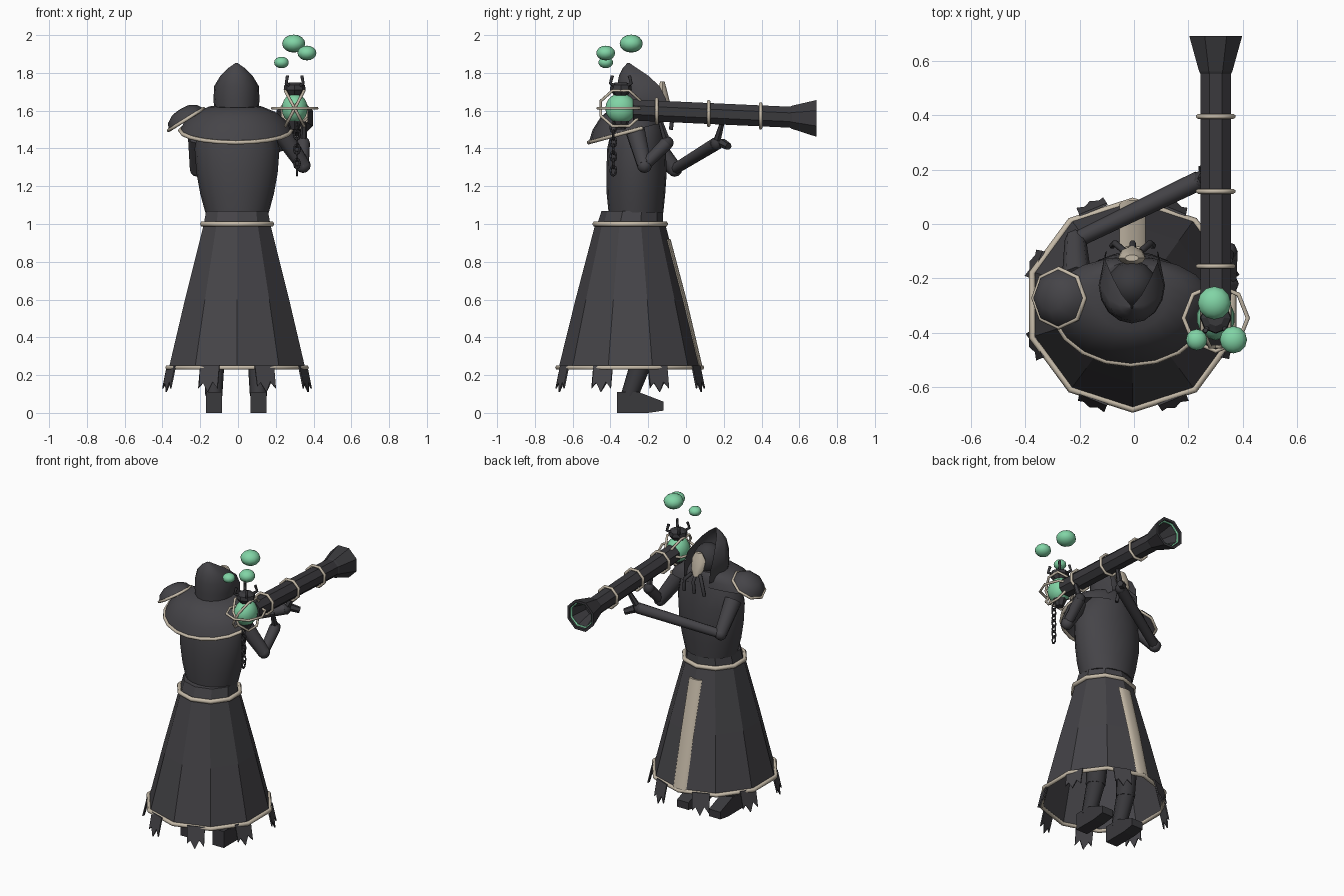
import bpy, bmesh, math
from mathutils import Vector, Matrix

if "Cube" in bpy.data.objects:
    bpy.data.objects.remove(bpy.data.objects["Cube"])

def material(name, rgb):
    m = bpy.data.materials.new(name)
    m.diffuse_color = (*rgb, 1)
    m.use_nodes = True
    m.node_tree.nodes["Principled BSDF"].inputs["Base Color"].default_value = m.diffuse_color
    return m

CLOTH = material("charcoal cloth", (0.060, 0.058, 0.065))
METAL = material("dark iron", (0.042, 0.041, 0.046))
BONE = material("bone trim", (0.56, 0.49, 0.39))
GREEN = material("pale green glow", (0.22, 0.66, 0.38))
TAU = 2 * math.pi

def finish(ob, mat, smooth=None):
    ob.data.materials.clear()
    ob.data.materials.append(mat)
    if smooth:
        bpy.ops.object.select_all(action='DESELECT')
        ob.select_set(True)
        bpy.context.view_layer.objects.active = ob
        bpy.ops.object.shade_smooth_by_angle(angle=math.radians(smooth))
    return ob

def mesh(name, verts, faces, mat, smooth=None, outward=True):
    me = bpy.data.meshes.new(name)
    me.from_pydata([tuple(v) for v in verts], [], faces)
    bm = bmesh.new()
    bm.from_mesh(me)
    if outward:
        bmesh.ops.recalc_face_normals(bm, faces=bm.faces)
    bm.to_mesh(me)
    bm.free()
    ob = bpy.data.objects.new(name, me)
    bpy.context.collection.objects.link(ob)
    return finish(ob, mat, smooth)

def loft(name, rings, mat, smooth=None, closed=True, caps=(True, True)):
    n = len(rings[0])
    verts = [v for r in rings for v in r]
    faces = [(i*n+j, i*n+(j+1) % n, (i+1)*n+(j+1) % n, (i+1)*n+j)
             for i in range(len(rings)-1) for j in range(n if closed else n-1)]
    if caps[0]:
        faces.append(tuple(range(n)))
    if caps[1]:
        faces.append(tuple(range(len(verts)-n, len(verts))))
    return mesh(name, verts, faces, mat, smooth)

def ellipse(x, y, z, rx, ry, n, ryf=None, slope=0):
    """Level ring, first point at the -y side; ryf is the radius on the +y side."""
    pts = []
    for i in range(n):
        a = TAU*i/n
        dy = -math.cos(a)
        dy *= (ryf or ry) if dy > 0 else ry
        pts.append(Vector((x+rx*math.sin(a), y+dy, z+slope*dy)))
    return pts

def tube(name, pts, r, mat, cyclic=True, res=1):
    cu = bpy.data.curves.new(name, 'CURVE')
    cu.dimensions = '3D'
    cu.bevel_depth, cu.bevel_resolution, cu.use_fill_caps = r, res, True
    sp = cu.splines.new('POLY')
    sp.points.add(len(pts)-1)
    for p, q in zip(sp.points, pts):
        p.co = (*q, 1)
    sp.use_cyclic_u = cyclic
    ob = bpy.data.objects.new(name, cu)
    bpy.context.collection.objects.link(ob)
    bpy.ops.object.select_all(action='DESELECT')
    ob.select_set(True)
    bpy.context.view_layer.objects.active = ob
    bpy.ops.object.convert(target='MESH')
    return finish(bpy.context.view_layer.objects.active, mat)

def rod(name, p, q, r1, r2, mat, n=8):
    p, q = Vector(p), Vector(q)
    rot = (q-p).to_track_quat('Z', 'Y')
    rings = [[c + rot @ Vector((r*math.cos(TAU*i/n), r*math.sin(TAU*i/n), 0)) for i in range(n)]
             for c, r in ((p, r1), (q, r2))]
    return loft(name, rings, mat, 50)

def ball(name, c, r, mat, seg=12, rings=8):
    bpy.ops.mesh.primitive_uv_sphere_add(segments=seg, ring_count=rings, radius=1, location=c)
    ob = bpy.context.object
    ob.name, ob.scale = name, r
    return finish(ob, mat, 60)

# Skirt, belt and their trims (ten-sided)
CY = -0.295
loft("skirt", [ellipse(-.005, CY, z, r, r, 10) for z, r in ((.235, .38), (.6, .29), (1.0, .185))],
     CLOTH, caps=(False, False))
tube("hem_trim", ellipse(-.005, CY-.003, .24, .387, .382, 10), .013, BONE)
tube("waist_trim", ellipse(-.005, CY, 1.0, .193, .187, 10), .014, BONE)
loft("belt", [ellipse(-.005, CY+.01*k, 1+.07*k, r, r-.01, 10) for k, r in ((0, .185), (1, .172))], CLOTH)

# Ragged tabs hanging under the hem
for k in range(8):
    a = TAU*(k+.5)/8
    out, side = Vector((math.sin(a), -math.cos(a), 0)), Vector((math.cos(a), math.sin(a), 0))
    prof = [(-.055, .25), (.055, .25), (.055, .13), (.025, .165), (0, .11), (-.03, .16), (-.05, .14)]
    verts = [Vector((-.005, CY, 0)) + out*(.372+d+(.25-z)*.22) + side*s + Vector((0, 0, z))
             for d in (0, .008) for s, z in prof]
    n = len(prof)
    mesh("hem_tab", verts, [tuple(range(n)), tuple(range(n, 2*n))] +
         [(i, (i+1) % n, n+(i+1) % n, n+i) for i in range(n)], CLOTH)

# Long rounded stole down the skirt
loft("stole", [[Vector((-.005+.048*math.cos(TAU*i/10), y+.014*math.sin(TAU*i/10), z)) for i in range(10)]
               for y, z in ((-.095, .92), (-.005, .58), (.075, .24))], BONE, 60)

# Torso and shoulder mantle
loft("torso", [ellipse(-.005, y, z, rx, ry, 20) for z, rx, ry, y in (
    (1.06, .168, .145, -.265), (1.16, .195, .155, -.265), (1.27, .215, .16, -.262),
    (1.4, .225, .155, -.262), (1.5, .205, .14, -.255), (1.6, .12, .11, -.24))], CLOTH, 50)
mantle = [ellipse(-.012, y, z, rx, ry, 20, rf, s) for y, z, rx, ry, rf, s in (
    (-.28, 1.495, .295, .235, .16, .27), (-.28, 1.545, .27, .215, .155, .22),
    (-.275, 1.59, .215, .175, .145, .12), (-.26, 1.622, .14, .13, .12, .05))]
loft("mantle", mantle, CLOTH, 50, caps=(False, True))
tube("mantle_trim", [mantle[0][i % 20] for i in range(-6, 7)], .011, BONE, cyclic=False)

# Hood with an open face, head and mask
hood = []
for z, rx, back, front in ((1.58, .115, -.36, -.10), (1.66, .122, -.365, -.105), (1.73, .118, -.365, -.14),
                           (1.785, .085, -.355, -.20), (1.825, .045, -.335, -.26), (1.853, .004, -.31, -.30)):
    mid = back + .14 if front-back > .16 else (front+back)/2
    arc = [Vector((-.008-rx*math.cos(math.pi*i/8), mid-(mid-back)*math.sin(math.pi*i/8), z)) for i in range(9)]
    hood.append([Vector((-.008-rx*.8, front, z))] + arc + [Vector((-.008+rx*.8, front, z))])
loft("hood", hood, CLOTH, 35, closed=False, caps=(False, False))
ball("head", (-.008, -.225, 1.68), (.092, .09, .1), METAL)
loft("mask", [[Vector((-.008+rx*math.cos(TAU*i/10), y+ry*math.sin(TAU*i/10), z)) for i in range(10)]
              for z, rx, ry, y in ((1.61, .02, .015, -.095), (1.65, .045, .025, -.11),
                                   (1.71, .05, .025, -.125), (1.755, .025, .012, -.125))], BONE, 50)
for s in (-1, 0, 1):
    tube("mouth_cord", [(s*.03-.005, -.1, 1.62), (s*.065-.005, -.07, 1.58), (s*.075-.005, -.08, 1.5)],
         .012, METAL, cyclic=False)

# Single shoulder pad with octagonal rim
M = Matrix.Translation((-.275, -.272, 1.553)) @ Matrix.Rotation(math.radians(-32), 4, 'Y')
pad = [[M @ v for v in ellipse(0, 0, z, r, r*.98, 8)] for z, r in ((0, .11), (.035, .09), (.058, .05), (.063, .01))]
loft("shoulder_pad", pad, CLOTH, 50)
tube("pad_trim", pad[0], .009, BONE)

# Arms, elbows and hands
def arm(name, shoulder, elbow, wrist, tip):
    rod(name + "_upper_arm", shoulder, elbow, .055, .04, CLOTH)
    ball(name + "_elbow", elbow, (.04, .04, .04), CLOTH, 8, 6)
    rod(name + "_forearm", elbow, wrist, .03, .036, CLOTH)
    ball(name + "_hand", wrist, (.035, .035, .035), METAL, 8, 6)
    rod(name + "_fingers", wrist, tip, .022, .014, METAL, 6)

arm("support", (-.21, -.2, 1.46), (-.215, -.06, 1.29), (.24, .16, 1.425), (.29, .19, 1.53))
rod("support_palm", (.25, .19, 1.43), (.3, .225, 1.41), .025, .02, METAL, 6)
arm("trigger", (.22, -.27, 1.5), (.345, -.22, 1.31), (.345, -.1, 1.43), (.35, -.135, 1.54))

# Cannon on the shoulder with a flared hollow muzzle
def barrel_ring(y, r, n=8):
    z = 1.602 - .043*(y+.25)/.94
    return [Vector((.3+r*math.cos(TAU*(i+.5)/n), y, z+r*math.sin(TAU*(i+.5)/n))) for i in range(n)]

loft("cannon", [barrel_ring(y, r) for y, r in ((-.28, .06), (.55, .06), (.56, .066), (.69, .105),
                                               (.69, .088), (.57, .045))], METAL)
for y in (-.155, .12, .395):
    tube("cannon_band", barrel_ring(y, .07), .009, BONE)
tube("muzzle_glow", barrel_ring(.675, .083), .007, GREEN)

# Glowing orb in a hooped cage with a pronged cap
OC = Vector((.3, -.345, 1.612))
ball("orb", OC, (.07, .082, .08), GREEN, 14, 10)
tube("cage_level_hoop", ellipse(*OC, .118, .122, 8), .008, BONE)
for s in (-1, 1):
    R = Matrix.Rotation(s*math.radians(28), 3, 'Y')
    tube("cage_upright_hoop", [OC + R @ Vector((0, .115*math.cos(TAU*(i+.5)/8), .115*math.sin(TAU*(i+.5)/8)))
                               for i in range(8)], .008, BONE)
loft("orb_cap", [ellipse(.3, -.345, z, r, r, 8) for z, r in ((1.68, .035), (1.71, .058), (1.735, .055), (1.75, .03))],
     METAL)
for sx in (-1, 1):
    for sy in (-1, 1):
        tube("cap_prong", [(.3+sx*.025, -.345+sy*.03, 1.73), (.3+sx*.045, -.345+sy*.055, 1.745),
                           (.3+sx*.038, -.345+sy*.045, 1.785)], .009, METAL, cyclic=False)
loft("orb_base", [ellipse(.3, -.345, z, r, r, 8) for z, r in ((1.5, .025), (1.545, .045))], METAL)

# Floating bubbles
for c, r in (((.295, -.29, 1.955), .061), ((.365, -.425, 1.905), .05), ((.23, -.425, 1.855), .039)):
    ball("bubble", c, (r, r, r*.78), GREEN)

# Hanging chain of alternating links
for k in range(7):
    c, u = Vector((.312, -.385, 1.51-.038*k)), Vector((1, 0, 0) if k % 2 else (0, 1, 0))
    tube("chain_link", [c + u*.015*math.cos(TAU*i/8) + Vector((0, 0, .026*math.sin(TAU*i/8)))
                        for i in range(8)], .006, METAL, res=0)

# Legs and boots
for x in (-.128, .108):
    rod("leg", (x*.95, -.2, .62), (x, -.235, .27), .07, .06, METAL)
    rod("shin", (x, -.225, .3), (x, -.3, .09), .058, .045, METAL)
    prof = [(-.365, 0), (-.365, .11), (-.25, .11), (-.12, .06), (-.12, .012), (-.2, 0)]
    loft("boot", [[Vector((x+d, y, z)) for y, z in prof] for d in (-.042, .042)], METAL)
